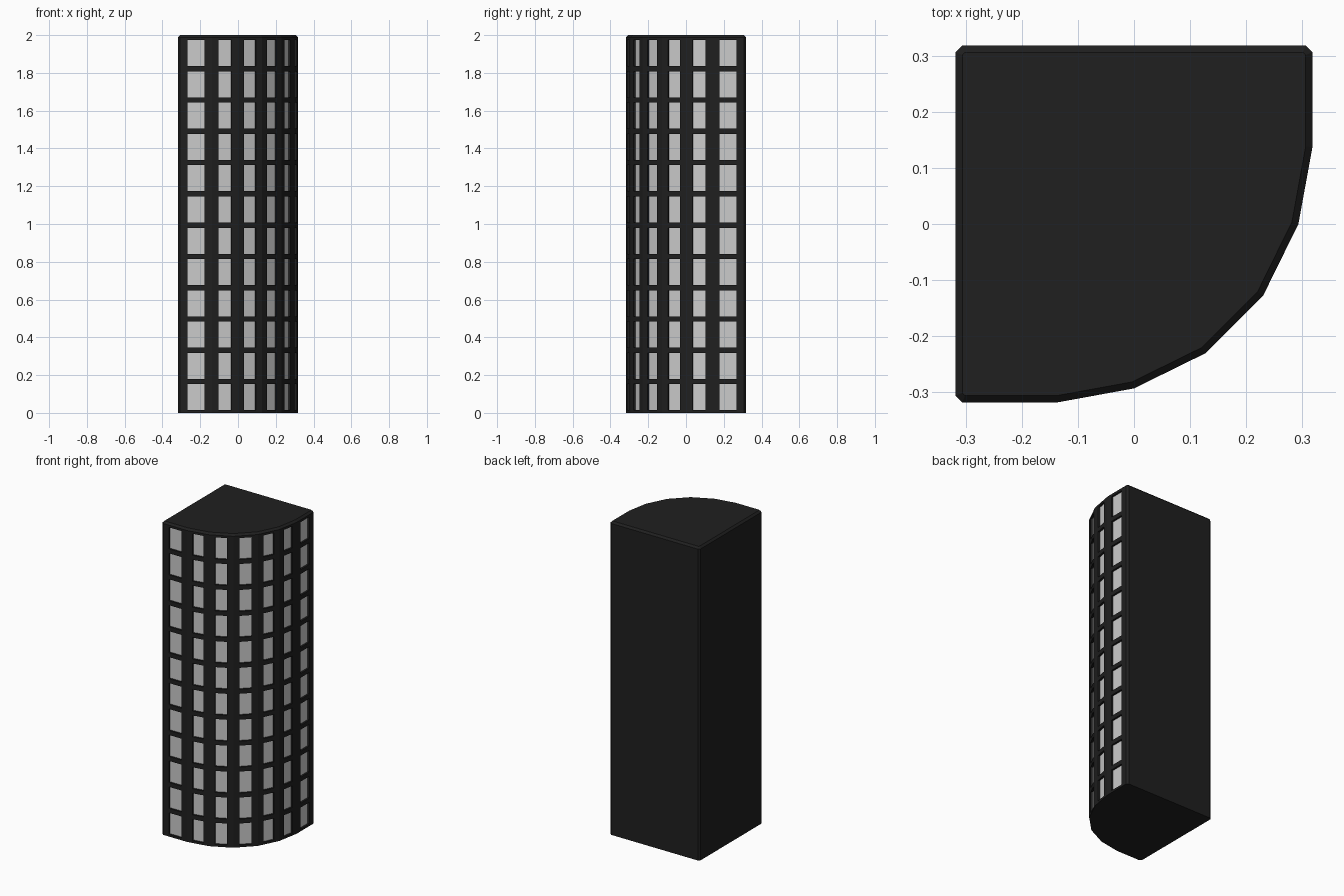
import bpy, bmesh
from mathutils import Vector

if "Cube" in bpy.data.objects:
    bpy.data.objects.remove(bpy.data.objects["Cube"])

H, BEV, FLOORS, RECESS = 2.0, 0.012, 12, 0.012
WALL_TOP = H - BEV

# Quadrant tower plan, counter-clockwise; symmetric across the diagonal
half = [(-0.306, -0.318), (-0.137, -0.318), (0.0, -0.293), (0.128, -0.23)]
plan = half + [(-y, -x) for x, y in reversed(half)]
plan += [(0.306, 0.318), (-0.306, 0.318), (-0.318, 0.306), (-0.318, -0.306)]
plan = [Vector(p) for p in plan]
N = len(plan)


def offset(pts, d):
    """Inset a convex counter-clockwise outline by d."""
    out = []
    for i, p in enumerate(pts):
        a = (p - pts[i - 1]).normalized()
        b = (pts[(i + 1) % len(pts)] - p).normalized()
        na, nb = Vector((-a.y, a.x)), Vector((-b.y, b.x))
        out.append(p + (na + nb) * d / (1 + na.dot(nb)))
    return out


def face(bm, pts):
    return bm.faces.new([bm.verts.new(p) for p in pts])


def quad(bm, a, b, z0, z1):
    return face(bm, [(*a, z0), (*b, z0), (*b, z1), (*a, z1)])


def finish(bm, name, color=None):
    bmesh.ops.remove_doubles(bm, verts=bm.verts, dist=0.0001)
    me = bpy.data.meshes.new(name)
    bm.to_mesh(me)
    bm.free()
    ob = bpy.data.objects.new(name, me)
    bpy.context.collection.objects.link(ob)
    if color:
        mat = bpy.data.materials.new(name + "_paint")
        mat.diffuse_color = color
        mat.use_nodes = True
        mat.node_tree.nodes["Principled BSDF"].inputs["Base Color"].default_value = mat.diffuse_color
        me.materials.append(mat)


# Floor levels: sill and head of each window row
pitch = WALL_TOP / FLOORS
levels = [0.0]
for f in range(FLOORS):
    levels += [f * pitch + 0.014, (f + 1) * pitch - 0.014]
levels.append(WALL_TOP)

body, glass = bmesh.new(), bmesh.new()
top = offset(plan, BEV)
for i in range(N):
    j = (i + 1) % N
    a, b = plan[i], plan[j]
    # Chamfer around the roof
    face(body, [(*a, WALL_TOP), (*b, WALL_TOP), (*top[j], H), (*top[i], H)])
    if i >= 7:
        quad(body, a, b, 0, WALL_TOP)      # plain back and corner walls
        continue
    # Facade facets with recessed windows
    d = (b - a).normalized()
    inward = Vector((-d.y, d.x)) * RECESS
    c, w = (a + b) / 2, (b - a).length * 0.25
    if i in (0, 6):
        w = 0.045
    cols = [a, c - d * w, c + d * w, b]
    for k in range(3):
        p, q = cols[k], cols[k + 1]
        for r in range(len(levels) - 1):
            z0, z1 = levels[r], levels[r + 1]
            if k == 1 and r % 2 == 1:
                pi, qi = p + inward, q + inward
                quad(glass, pi, qi, z0, z1)
                # Window reveals
                o = [(*p, z0), (*q, z0), (*q, z1), (*p, z1)]
                n = [(*pi, z0), (*qi, z0), (*qi, z1), (*pi, z1)]
                for e in range(4):
                    g = (e + 1) % 4
                    face(body, [o[e], o[g], n[g], n[e]])
            else:
                quad(body, p, q, z0, z1)

# Roof and underside
face(body, [(*p, H) for p in top])
face(body, [(*p, 0) for p in reversed(plan)])

finish(body, "tower_body", (0.014, 0.014, 0.014, 1))
finish(glass, "window_panes")
